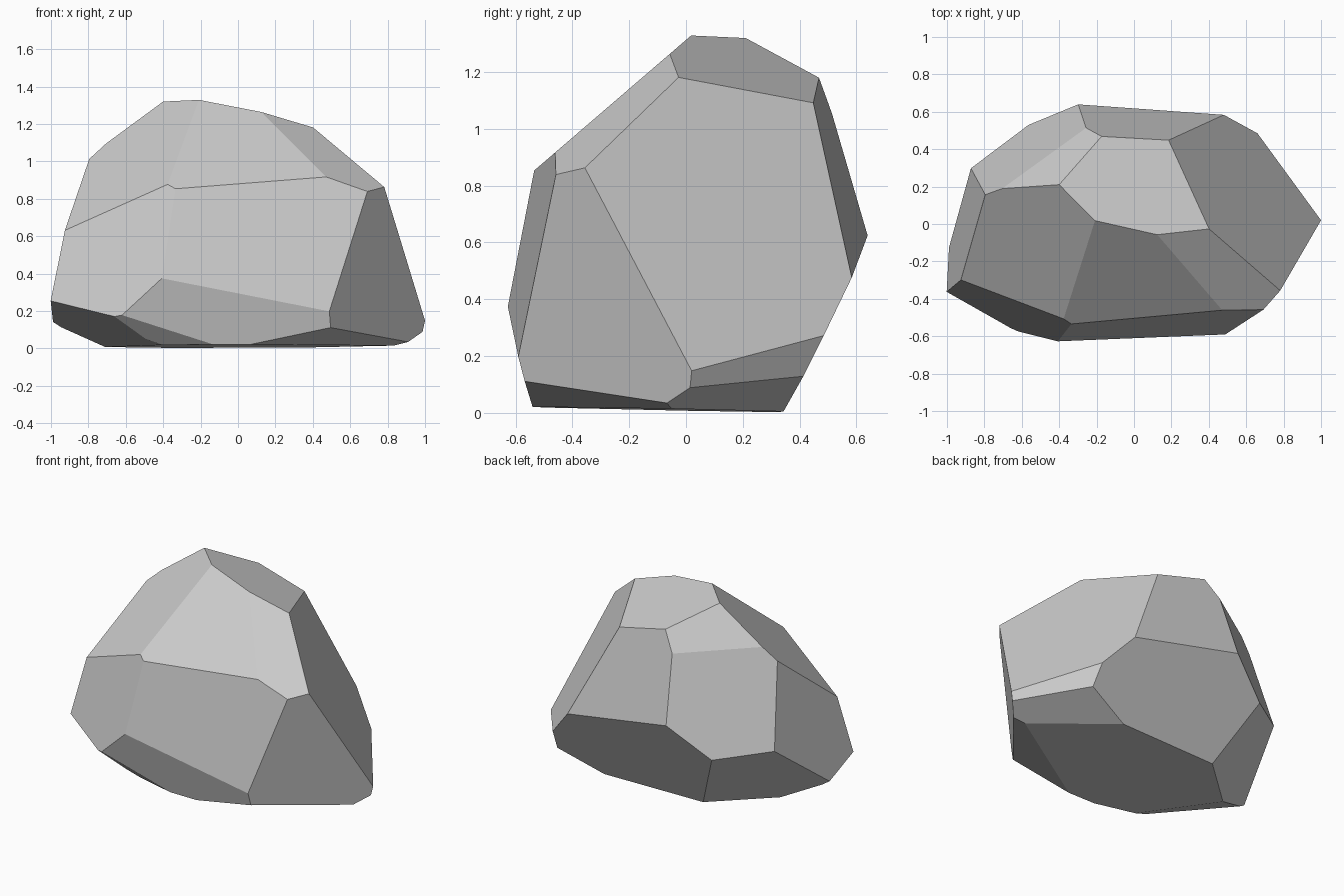
import bpy
import bmesh
from mathutils import Vector

# Remove the default cube
default_cube = bpy.data.objects.get("Cube")
if default_cube is not None:
    bpy.data.objects.remove(default_cube, do_unlink=True)


def make_material(name, colour):
    """Create one flat colour material."""
    material = bpy.data.materials.new(name)
    material.use_nodes = True
    material.diffuse_color = colour
    shader = material.node_tree.nodes["Principled BSDF"]
    shader.inputs["Base Color"].default_value = colour
    shader.inputs["Roughness"].default_value = 0.9
    return material


def chisel(bm, normal, distance):
    """Cut away everything outside one plane and cap the opening."""
    direction = Vector(normal)
    point = direction * (distance / direction.length_squared)
    geometry = bm.verts[:] + bm.edges[:] + bm.faces[:]
    cut = bmesh.ops.bisect_plane(bm, geom=geometry, plane_co=point,
                                 plane_no=direction, clear_outer=True)
    rim = [item for item in cut["geom_cut"] if isinstance(item, bmesh.types.BMEdge)]
    if rim:
        bmesh.ops.contextual_create(bm, geom=rim)


# Facets of the boulder: outward direction, distance
crown_facets = [
    ((.264, .309, 1), 1.279),      # summit
    ((.36, -.55, 1), 1.34),        # right front shoulder
    ((0, -.86, 1), 1.313),         # front slope
    ((-.69, -.64, 1), 1.461),      # left front slope
    ((-.65, 1, .79), 1.513),       # left back shoulder
]
side_facets = [
    ((1, .57, .605), 1.101),       # broad right side
    ((.125, 1, .28), .777),        # upper back
    ((-.69, 1, .36), 1.07),        # left back
    ((-1, .137, .178), .997),      # left end
    ((-.5, -1, .27), .932),        # left front
    ((.077, -1, .182), .664),      # front
    ((1, -.85, -.142), .962),      # right front
]
underside_facets = [
    ((-.024, 1, -.504), .332),     # back
    ((-.92, 1, -.95), .65),        # left back
    ((-.01, -1, -.26), .534),      # front
    ((-.5, -.45, -1), .41),        # left front
    ((-.25, -.97, -1), .534),      # front sliver
    ((-.33, -.24, -1), .226),      # left
    ((.19, -.31, -1), .159),       # right front
    ((.327, .356, -1), .239),      # right back
    ((1, .81, -.297), .972),       # right tip
    ((.004, -.02, -1), -.0105),    # resting face
]

# Chisel the boulder out of a solid block
bm = bmesh.new()
bmesh.ops.create_cube(bm, size=4)
for normal, distance in crown_facets + side_facets + underside_facets:
    chisel(bm, normal, distance)
bmesh.ops.recalc_face_normals(bm, faces=bm.faces[:])

mesh = bpy.data.meshes.new("boulder")
bm.to_mesh(mesh)
bm.free()
mesh.materials.append(make_material("stone grey", (.6, .6, .6, 1)))
boulder = bpy.data.objects.new("boulder", mesh)
bpy.context.collection.objects.link(boulder)
